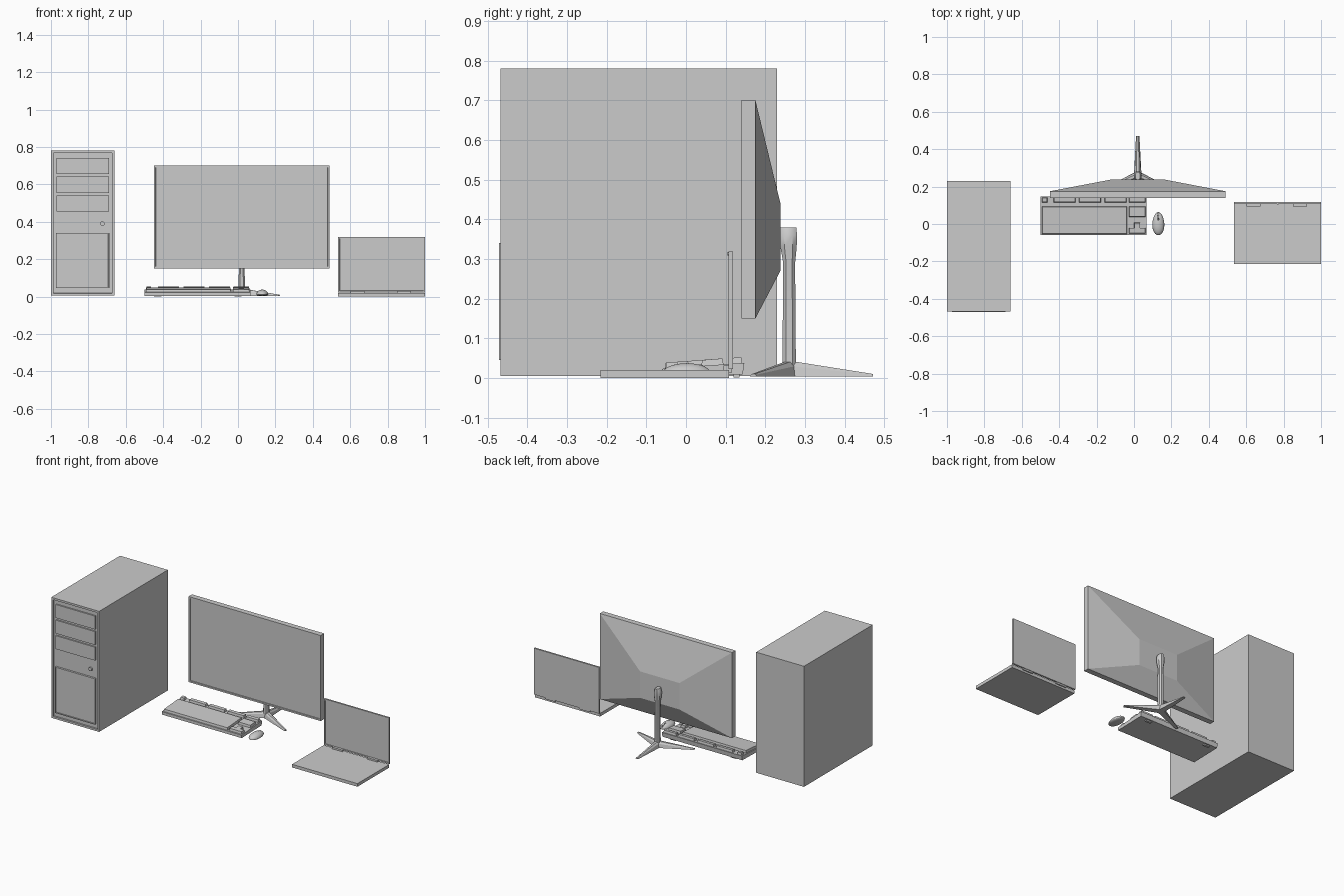
import bpy, bmesh
from math import radians
from mathutils import Vector

if "Cube" in bpy.data.objects:
    bpy.data.objects.remove(bpy.data.objects["Cube"])


def finish(name, bm, smooth=False):
    bmesh.ops.recalc_face_normals(bm, faces=bm.faces)
    me = bpy.data.meshes.new(name)
    bm.to_mesh(me)
    bm.free()
    ob = bpy.data.objects.new(name, me)
    bpy.context.collection.objects.link(ob)
    if smooth:
        bpy.ops.object.select_all(action='DESELECT')
        ob.select_set(True)
        bpy.context.view_layer.objects.active = ob
        bpy.ops.object.shade_smooth_by_angle(angle=radians(40))
    return ob


def loft(name, rings, recess=None, smooth=False):
    """Skin equal-length rings, cap the ends; recess = (rim, depth) sinks the -y face."""
    bm = bmesh.new()
    loops = [[bm.verts.new(p) for p in r] for r in rings]
    n = len(loops[0])
    for a, b in zip(loops, loops[1:]):
        for i in range(n):
            j = (i + 1) % n
            bm.faces.new((a[i], a[j], b[j], b[i]))
    bm.faces.new(loops[0])
    bm.faces.new(loops[-1])
    bmesh.ops.recalc_face_normals(bm, faces=bm.faces)
    if recess:
        face = min(bm.faces, key=lambda f: f.normal.y)
        for t in (recess[0], 0.001):
            bmesh.ops.inset_region(bm, faces=[face], thickness=t)
        bmesh.ops.translate(bm, verts=face.verts, vec=(0, recess[1], 0))
    return finish(name, bm, smooth)


def xz(x0, x1, z0, z1, y):
    return [(x0, y, z0), (x1, y, z0), (x1, y, z1), (x0, y, z1)]


def box(name, x0, x1, y0, y1, z0, z1, recess=None):
    return loft(name, [xz(x0, x1, z0, z1, y0), xz(x0, x1, z0, z1, y1)], recess)


def cylinder(name, r, depth, loc, axis, seg=20):
    bm = bmesh.new()
    bmesh.ops.create_cone(bm, cap_ends=True, segments=seg, radius1=r, radius2=r, depth=depth)
    rot = Vector((0, 0, 1)).rotation_difference(Vector(axis)).to_matrix()
    bmesh.ops.rotate(bm, verts=bm.verts, matrix=rot)
    bmesh.ops.translate(bm, verts=bm.verts, vec=loc)
    return finish(name, bm, True)


# Computer tower: case with sunken front, drive bays, door and button
box("tower_case", -1, -0.66, -0.468, 0.23, 0.005, 0.78, recess=(0.018, 0.010))
for i in range(3):
    z = 0.655 - i * 0.1
    box(f"drive_bay_{i + 1}", -0.97, -0.69, -0.467, -0.45, z, z + 0.086)
box("tower_door", -0.972, -0.688, -0.471, -0.45, 0.045, 0.34, recess=(0.008, 0.003))
cylinder("power_button", 0.012, 0.02, (-0.725, -0.458, 0.39), (0, 1, 0))

# Monitor: slab with tapered back and sunken screen
CX = 0.02
loft("monitor", [xz(-0.45, 0.49, 0.15, 0.70, 0.14), xz(-0.45, 0.49, 0.15, 0.70, 0.175),
                 xz(-0.12, 0.16, 0.27, 0.44, 0.238)], recess=(0.014, 0.006))


# Monitor stand: eight-sided column swelling into the head
def octagon(hw, y0, y1, z):
    hy, cy, k = (y1 - y0) / 2, (y0 + y1) / 2, 0.5
    shape = [(1, k), (k, 1), (-k, 1), (-1, k), (-1, -k), (-k, -1), (k, -1), (1, -k)]
    return [(CX + hw * u, cy + hy * v, z) for u, v in shape]


loft("stand_column", [octagon(0.017, 0.243, 0.277, 0.03), octagon(0.014, 0.245, 0.275, 0.29),
                      octagon(0.021, 0.238, 0.279, 0.33), octagon(0.021, 0.236, 0.280, 0.36),
                      octagon(0.012, 0.236, 0.278, 0.379)], smooth=True)

# Three tapered stand legs
hub = Vector((CX, 0.262, 0))
for name, tip in (("left", (CX - 0.2, 0.17, 0)), ("right", (CX + 0.2, 0.17, 0)),
                  ("back", (CX, 0.471, 0))):
    tip = Vector(tip)
    side = (tip - hub).normalized().cross(Vector((0, 0, 1)))
    rings = []
    for p, w, top, ridge in ((hub, 0.02, 0.03, 0.043), (tip, 0.009, 0.008, 0.010)):
        rings.append([p + side * u + Vector((0, 0, z)) for u, z in
                      ((-w, 0.004), (w, 0.004), (w * 0.8, top), (w * 0.4, ridge),
                       (-w * 0.4, ridge), (-w * 0.8, top))])
    loft(f"stand_leg_{name}", rings)


# Keyboard: sloped body with raised key blocks
def deck(y):
    return 0.023 + 0.072 * (y + 0.06)


def yz_ring(x, inset):
    return [(x, -0.06, 0.004), (x, 0.143, 0.009), (x, 0.147 - inset, deck(0.147)),
            (x, -0.06 + inset, deck(-0.06))]


loft("keyboard_body", [yz_ring(-0.50, 0), yz_ring(0.068, 0)])


def keys(name, outline):
    """Raised block with slightly drawn-in top, following the deck slope."""
    xs, ys = zip(*outline)
    cx, cy = (min(xs) + max(xs)) / 2, (min(ys) + max(ys)) / 2
    sx = 1 - 0.006 / (max(xs) - min(xs))
    sy = 1 - 0.006 / (max(ys) - min(ys))
    low = [(x, y, deck(y) - 0.003) for x, y in outline]
    top = [(cx + (x - cx) * sx, cy + (y - cy) * sy, deck(y) + 0.015) for x, y in outline]
    loft(name, [low, top])


blocks = {"main_keys": (-0.493, -0.037, -0.054, 0.095), "nav_keys": (-0.028, 0.062, 0.038, 0.095),
          "escape_key": (-0.493, -0.463, 0.115, 0.142)}
for i, x0 in enumerate((-0.430, -0.295, -0.157)):
    blocks[f"function_keys_{i + 1}"] = (x0, x0 + 0.118, 0.115, 0.142)
blocks["system_keys"] = (-0.028, 0.062, 0.115, 0.142)
for name, (x0, x1, y0, y1) in blocks.items():
    keys(name, [(x0, y0), (x1, y0), (x1, y1), (x0, y1)])
keys("arrow_keys", [(-0.028, -0.052), (0.062, -0.052), (0.062, -0.022), (0.033, -0.022),
                    (0.033, 0.008), (0.001, 0.008), (0.001, -0.022), (-0.028, -0.022)])
for side, x in (("left", -0.45), ("right", -0.02)):
    box(f"keyboard_foot_{side}", x, x + 0.04, 0.12, 0.135, 0.001, 0.012)

# Mouse: flattened egg with a slot between the buttons and a wheel
bm = bmesh.new()
bmesh.ops.create_uvsphere(bm, u_segments=28, v_segments=16, radius=1)
for v in bm.verts:
    x, y, z = v.co
    v.co = (0.13 + x * 0.032 * (1 - 0.1 * y), 0.002 + y * 0.062,
            0.011 + z * (0.026 if z > 0 else 0.008))
mouse = finish("mouse_body", bm, True)
slot = box("mouse_slot_cutter", 0.126, 0.134, 0.022, 0.08, 0.019, 0.06)
slot.hide_render = True
slot.hide_viewport = True
cut = mouse.modifiers.new("slot", 'BOOLEAN')
cut.operation = 'DIFFERENCE'
cut.solver = 'EXACT'
cut.object = slot
cylinder("mouse_wheel", 0.011, 0.006, (0.13, 0.036, 0.023), (1, 0, 0))

# Laptop: base, upright lid with sunken screen, hinges and camera
box("laptop_base", 0.535, 1.0, -0.215, 0.108, 0, 0.020)
box("laptop_lid", 0.535, 1.0, 0.107, 0.118, 0.022, 0.319, recess=(0.012, 0.003))
for side, x in (("left", 0.602), ("right", 0.850)):
    box(f"laptop_hinge_{side}", x, x + 0.074, 0.094, 0.115, 0.012, 0.031)
cylinder("laptop_camera", 0.004, 0.004, (0.7675, 0.107, 0.313), (0, 1, 0), 12)
